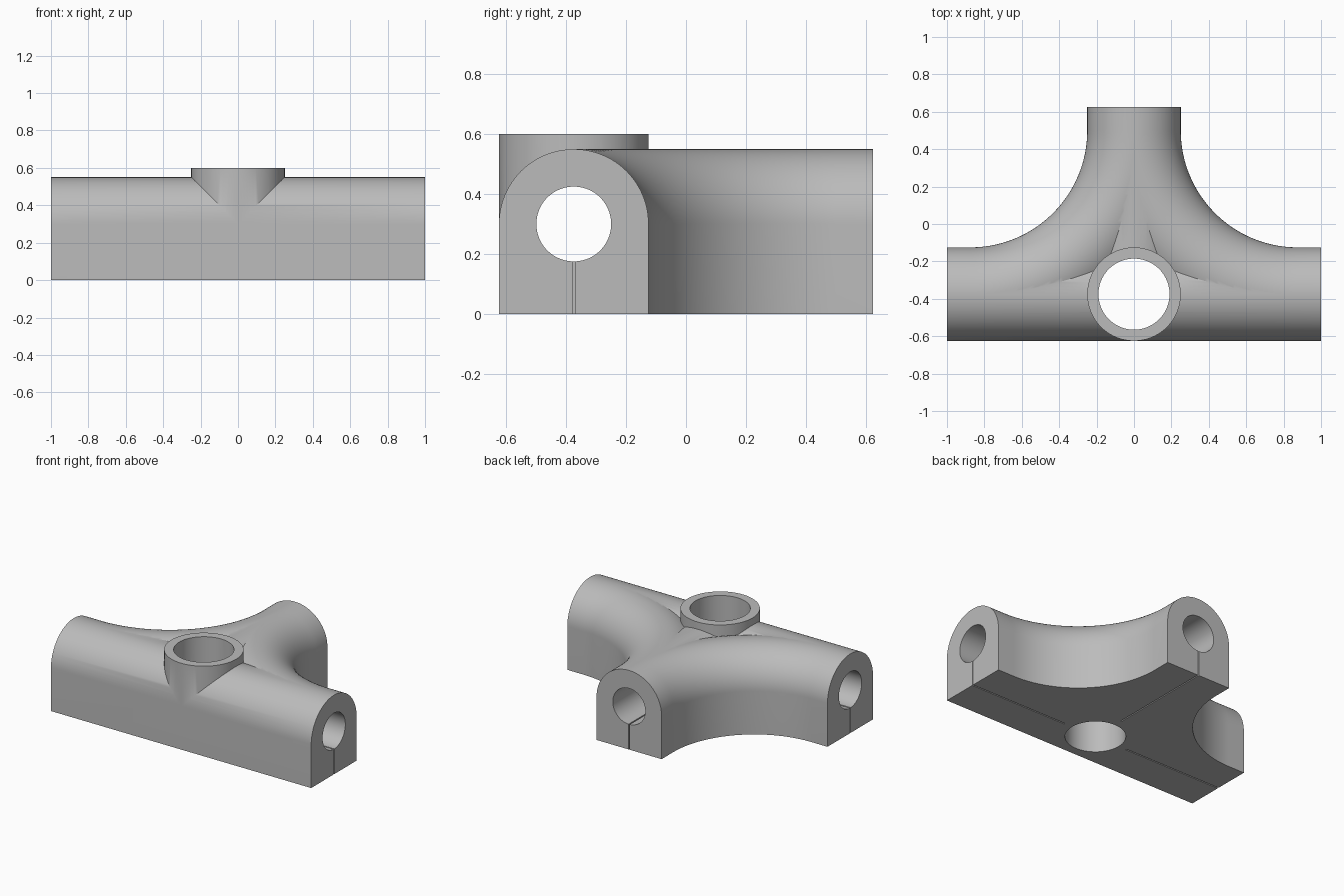
import bpy
import math
from mathutils import Vector

if "Cube" in bpy.data.objects:
    bpy.data.objects.remove(bpy.data.objects["Cube"])

R, AXIS_Z, BAR_Y = 0.25, 0.30, -0.375   # arch radius, bore height, bar centre line
BEND_C, BEND_R = (0.875, 0.5), 0.875    # centre and radius of the curved webs

grey = bpy.data.materials.new("plain_grey")
grey.diffuse_color = (0.5, 0.5, 0.5, 1)
grey.use_nodes = True
grey.node_tree.nodes["Principled BSDF"].inputs["Base Color"].default_value = grey.diffuse_color

# Arch cross-section: flat base, straight sides, half-round top
arch = [(-R, 0)] + [(-R * math.cos(math.pi * i / 48), AXIS_Z + R * math.sin(math.pi * i / 48))
                    for i in range(49)] + [(R, 0)]


def make_object(name, verts, faces):
    mesh = bpy.data.meshes.new(name)
    mesh.from_pydata(verts, [], faces)
    mesh.materials.append(grey)
    obj = bpy.data.objects.new(name, mesh)
    bpy.context.collection.objects.link(obj)
    return obj


def sweep(name, path):
    """Sweep the arch along (x, y, heading angle) stations."""
    n, verts, faces = len(arch), [], []
    for x, y, a in path:
        side = Vector((math.sin(a), -math.cos(a)))
        verts += [(x + side.x * u, y + side.y * u, z) for u, z in arch]
    for s in range(len(path) - 1):
        for i in range(n):
            j = (i + 1) % n
            faces.append((s * n + i, s * n + j, s * n + n + j, s * n + n + i))
    last = (len(path) - 1) * n
    faces += [tuple(reversed(range(n))), tuple(range(last, last + n))]
    obj = make_object(name, verts, faces)
    # keep face directions outward
    bpy.context.view_layer.objects.active = obj
    obj.select_set(True)
    bpy.ops.object.mode_set(mode='EDIT')
    bpy.ops.mesh.select_all(action='SELECT')
    bpy.ops.mesh.normals_make_consistent(inside=False)
    bpy.ops.object.mode_set(mode='OBJECT')
    obj.select_set(False)
    return obj


def cylinder(name, radius, depth, loc, rot=(0, 0, 0)):
    bpy.ops.mesh.primitive_cylinder_add(vertices=96, radius=radius, depth=depth,
                                        location=loc, rotation=rot)
    obj = bpy.context.object
    obj.name = name
    obj.data.materials.append(grey)
    return obj


def box(name, size, loc):
    bpy.ops.mesh.primitive_cube_add(size=1, location=loc)
    obj = bpy.context.object
    obj.name, obj.scale = name, size
    return obj


def combine(target, tool, operation):
    mod = target.modifiers.new(operation.lower(), 'BOOLEAN')
    mod.operation, mod.object, mod.solver = operation, tool, 'MANIFOLD'
    bpy.context.view_layer.objects.active = target
    bpy.ops.object.modifier_apply(modifier=mod.name)
    bpy.data.objects.remove(tool)


# Cross bar and rear branch
body = sweep("pipe_tee", [(-1, BAR_Y, 0), (1, BAR_Y, 0)])
combine(body, sweep("branch", [(0, BAR_Y, math.pi / 2), (0, 0.625, math.pi / 2)]), 'UNION')

# Curved webs joining branch and bar on both sides
for s in (-1, 1):
    path = []
    for i in range(49):
        t = math.pi + math.pi / 2 * i / 48
        x = BEND_C[0] + BEND_R * math.cos(t)
        y = BEND_C[1] + BEND_R * math.sin(t)
        heading = t + math.pi / 2
        path.append((s * x, y, heading if s > 0 else math.pi - heading))
    combine(body, sweep("curved_web", path), 'UNION')

# Round collar on top
combine(body, cylinder("collar", R, 0.5, (0, BAR_Y, 0.35)), 'UNION')

# Vertical hole, bar bore and branch bore
combine(body, cylinder("vertical_hole", 0.19, 2, (0, BAR_Y, 0.3)), 'DIFFERENCE')
combine(body, cylinder("bar_bore", 0.125, 2.4, (0, BAR_Y, AXIS_Z), (0, math.pi / 2, 0)), 'DIFFERENCE')
combine(body, cylinder("branch_bore", 0.125, 1.2, (0, BAR_Y + 0.6, AXIS_Z), (math.pi / 2, 0, 0)), 'DIFFERENCE')

# Thin slits below the bores
for s in (-1, 1):
    combine(body, box("bar_slit", (0.85, 0.008, 0.35), (s * 0.675, BAR_Y, 0.075)), 'DIFFERENCE')
combine(body, box("branch_slit", (0.008, 0.85, 0.35), (0, BAR_Y + 0.675, 0.075)), 'DIFFERENCE')

# Smooth curved faces, keep corners crisp
bpy.ops.object.select_all(action='DESELECT')
body.select_set(True)
bpy.context.view_layer.objects.active = body
bpy.ops.object.shade_smooth_by_angle(angle=math.radians(30))
